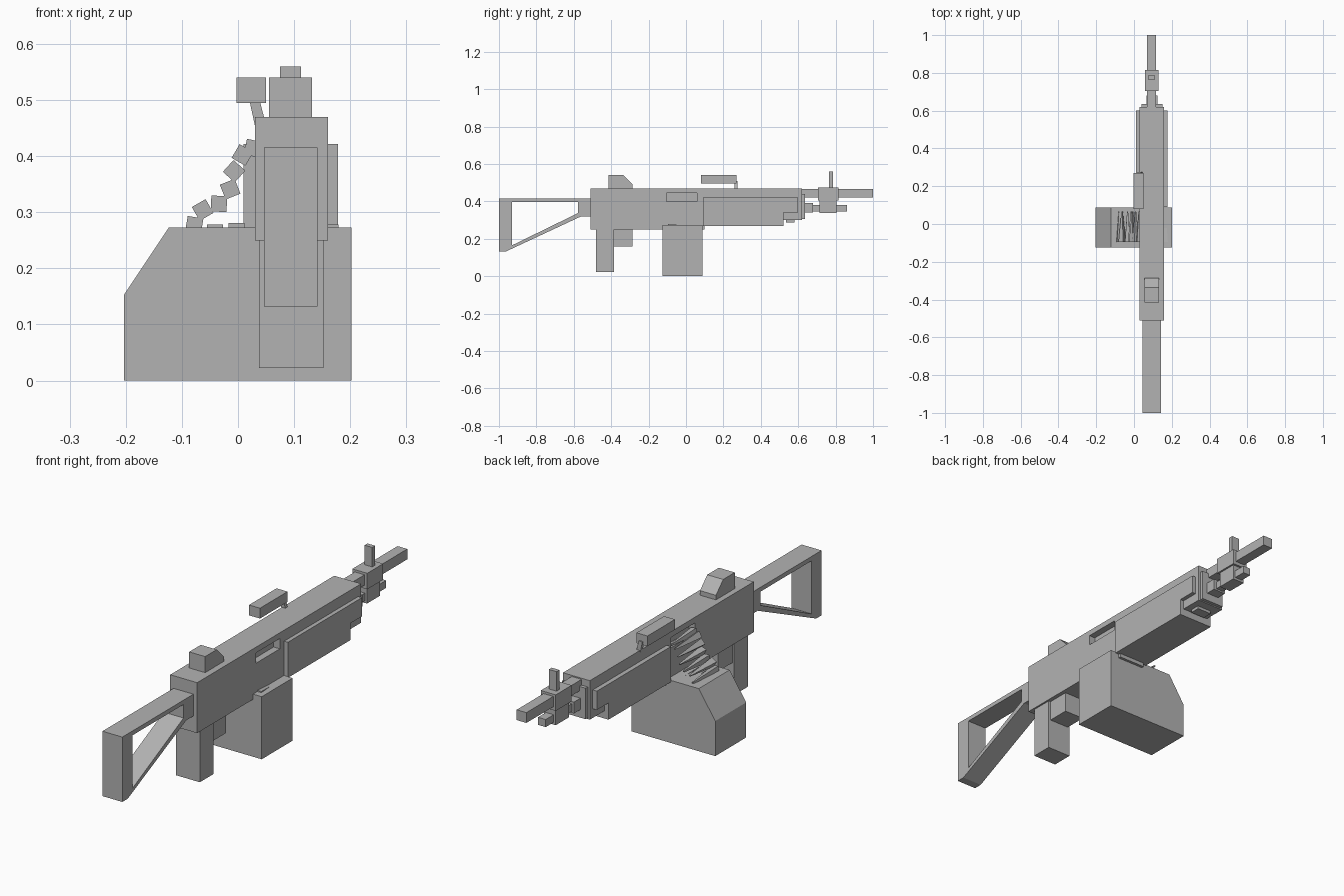
import bpy, bmesh, math
from mathutils import Matrix, Vector

cube = bpy.data.objects.get("Cube")
if cube:
    bpy.data.objects.remove(cube, do_unlink=True)

grey = bpy.data.materials.new("plain_grey")
grey.use_nodes = True
COLOUR = (0.45, 0.45, 0.45, 1)
grey.diffuse_color = COLOUR
grey.node_tree.nodes["Principled BSDF"].inputs["Base Color"].default_value = COLOUR


def finish(name, bm):
    bmesh.ops.recalc_face_normals(bm, faces=bm.faces)
    mesh = bpy.data.meshes.new(name)
    bm.to_mesh(mesh)
    bm.free()
    mesh.materials.append(grey)
    obj = bpy.data.objects.new(name, mesh)
    bpy.context.collection.objects.link(obj)
    return obj


def box(name, x, y, z):
    bm = bmesh.new()
    bmesh.ops.create_cube(bm, size=1)
    for v in bm.verts:
        v.co = Vector([(r[0] + r[1]) / 2 + c * (r[1] - r[0])
                       for r, c in zip((x, y, z), v.co)])
    return finish(name, bm)


def prism(name, points, axis, span):
    """Extrude a side (x axis) or front (y axis) profile across a span."""
    bm = bmesh.new()
    lo, hi = span
    place = (lambda a, b: (lo, a, b)) if axis == "x" else (lambda a, b: (a, lo, b))
    face = bm.faces.new([bm.verts.new(place(a, b)) for a, b in points])
    geom = bmesh.ops.extrude_face_region(bm, geom=[face])["geom"]
    shift = Vector((hi - lo, 0, 0)) if axis == "x" else Vector((0, hi - lo, 0))
    bmesh.ops.translate(bm, vec=shift,
                        verts=[g for g in geom if isinstance(g, bmesh.types.BMVert)])
    return finish(name, bm)


def cut(target, cutter):
    mod = target.modifiers.new("cut", "BOOLEAN")
    mod.operation = "DIFFERENCE"
    mod.solver = "EXACT"
    mod.object = cutter
    bpy.context.view_layer.objects.active = target
    bpy.ops.object.modifier_apply(modifier=mod.name)
    bpy.data.objects.remove(cutter, do_unlink=True)


# Receiver with a recessed port on each side
receiver = prism("receiver", [(-0.51, 0.25), (0.1, 0.25), (0.1, 0.3),
                              (0.62, 0.3), (0.62, 0.47), (-0.51, 0.47)],
                 "x", (0.03, 0.16))
for x in ((0.0, 0.06), (0.13, 0.2)):
    cut(receiver, box("port_cutter", x, (-0.105, 0.06), (0.4, 0.445)))

# Handguard and stepped front end
prism("handguard", [(0.09, 0.267), (0.52, 0.267), (0.52, 0.34),
                    (0.6, 0.34), (0.6, 0.422), (0.09, 0.422)], "x", (0.01, 0.178))
box("handguard_catch", (0.06, 0.13), (0.535, 0.58), (0.287, 0.345))
box("front_cap", (0.04, 0.15), (0.58, 0.635), (0.305, 0.44))
box("gas_tube_base", (0.065, 0.125), (0.63, 0.68), (0.34, 0.39))

# Barrel, gas tube and front sight
box("barrel", (0.07, 0.117), (0.6, 1.0), (0.42, 0.465))
box("gas_tube", (0.075, 0.112), (0.67, 0.86), (0.347, 0.38))
box("gas_block", (0.065, 0.122), (0.715, 0.805), (0.337, 0.41))
box("front_sight_base", (0.058, 0.13), (0.705, 0.815), (0.405, 0.475))
box("front_sight_post", (0.075, 0.112), (0.765, 0.785), (0.47, 0.56))

# Rear sight
prism("rear_sight", [(-0.415, 0.46), (-0.285, 0.46), (-0.285, 0.49),
                     (-0.335, 0.54), (-0.415, 0.54)], "x", (0.055, 0.132))

# Carry handle on a slanted strut
box("carry_handle", (-0.003, 0.05), (0.08, 0.27), (0.495, 0.54))
prism("carry_handle_strut", [(0.018, 0.51), (0.036, 0.51), (0.05, 0.455), (0.03, 0.455)],
      "y", (0.26, 0.275))

# Open stock
stock = prism("stock", [(-1.0, 0.415), (-0.5, 0.415), (-0.5, 0.32),
                        (-0.56, 0.32), (-0.963, 0.132), (-1.0, 0.132)],
              "x", (0.046, 0.142))
cut(stock, prism("stock_cutter", [(-0.93, 0.396), (-0.578, 0.396),
                                  (-0.578, 0.337), (-0.93, 0.165)], "x", (0, 0.2)))

# Grip and trigger guard
box("grip", (0.037, 0.152), (-0.48, -0.385), (0.022, 0.26))
box("trigger_guard", (0.046, 0.142), (-0.39, -0.285), (0.16, 0.26))

# Ammunition box
prism("ammunition_box", [(-0.203, 0), (0.202, 0), (0.202, 0.273),
                         (-0.123, 0.273), (-0.203, 0.153)], "y", (-0.125, 0.088))

# Belt of tapered rounds, tips forward: (x, z, roll in degrees)
belt = [(-0.078, 0.277, 10), (-0.063, 0.304, -30), (-0.034, 0.315, 3),
        (-0.014, 0.341, -22), (-0.007, 0.373, 42), (0.008, 0.402, 30),
        (0.027, 0.414, 12), (-0.041, 0.264, 0), (-0.003, 0.267, 0), (0.165, 0.264, 0)]
for i, (x, z, roll) in enumerate(belt):
    bm = bmesh.new()
    bmesh.ops.create_cone(bm, cap_ends=True, segments=4, radius1=0.02,
                          radius2=0.004, depth=0.16)
    turn = (Matrix.Translation((x, -0.015, z)) @ Matrix.Rotation(math.radians(roll), 4, "Y")
            @ Matrix.Rotation(-math.pi / 2, 4, "X") @ Matrix.Rotation(math.pi / 4, 4, "Z"))
    bmesh.ops.transform(bm, matrix=turn, verts=bm.verts)
    finish(f"belt_round_{i + 1}", bm)
